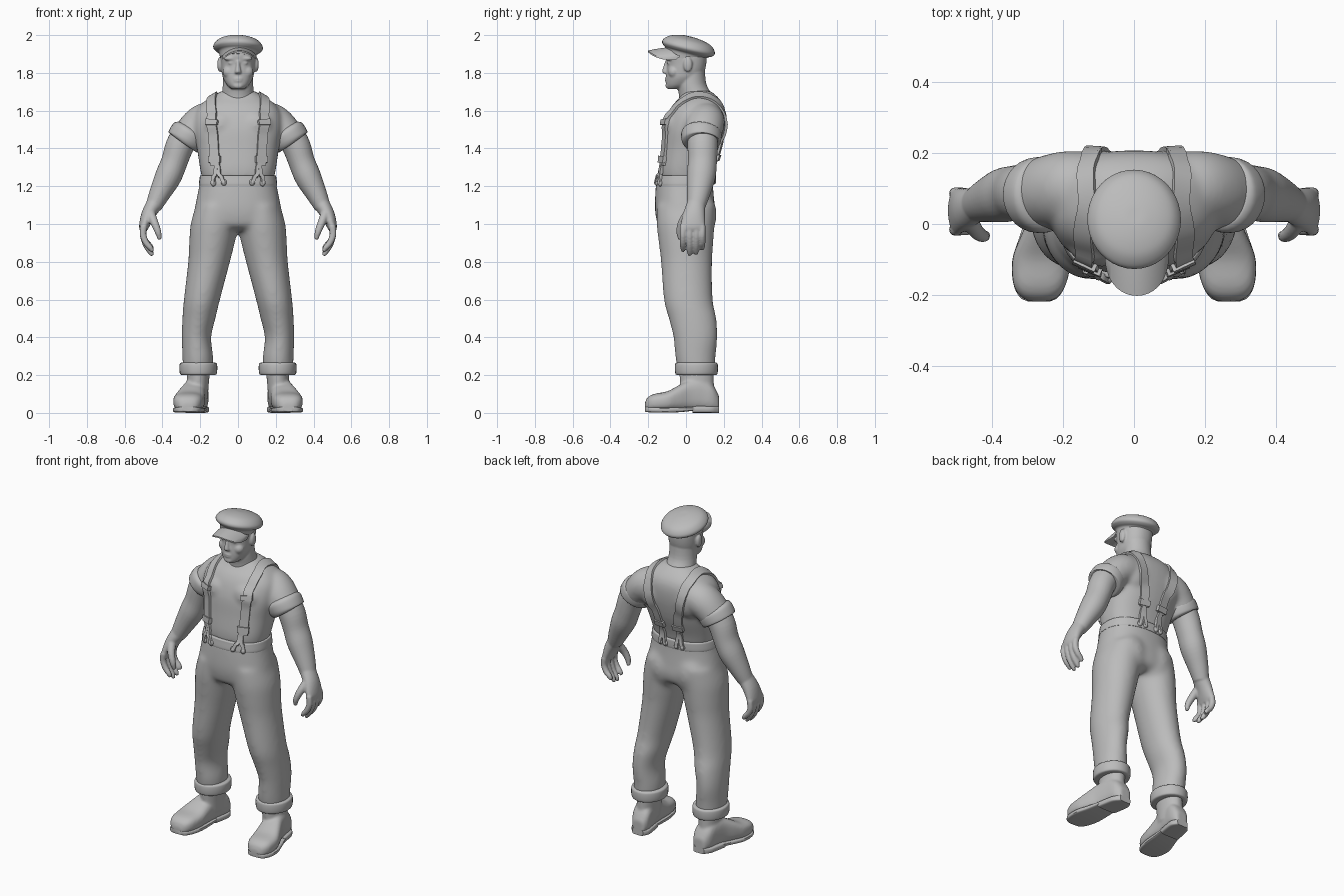
import bpy, bmesh, math
from mathutils import Vector, Matrix
from mathutils.bvhtree import BVHTree

if "Cube" in bpy.data.objects:
    bpy.data.objects.remove(bpy.data.objects["Cube"])

GREY = (0.5, 0.5, 0.5, 1)
mat = bpy.data.materials.new("plain grey")
mat.use_nodes = True
mat.diffuse_color = GREY
mat.node_tree.nodes["Principled BSDF"].inputs["Base Color"].default_value = GREY

X, Y = Vector((1, 0, 0)), Vector((0, 1, 0))
FLAT, ALONG_Y = (X, Y), (X, Vector((0, 0, 1)))
made = []


def spline(rows, k=4):
    """Smooth curve through rows of numbers."""
    out = []
    for i in range(len(rows) - 1):
        quad = [rows[max(i - 1, 0)], rows[i], rows[i + 1], rows[min(i + 2, len(rows) - 1)]]
        for s in range(k):
            t = s / k
            out.append([b + t / 2 * (c - a + t * (2*a - 5*b + 4*c - d + t * (3*(b - c) + d - a)))
                        for a, b, c, d in zip(*quad)])
    return out + [list(rows[-1])]


def skin_rings(bm, rings):
    rings = [[bm.verts.new(co) for co in ring] for ring in rings]
    n = len(rings[0])
    for r, s in zip(rings, rings[1:]):
        for j in range(n):
            bm.faces.new((r[j], r[(j + 1) % n], s[(j + 1) % n], s[j]))
    bm.faces.new(rings[0][::-1])
    bm.faces.new(rings[-1])


def tube(bm, rows, axes=None, n=28, p=2, k=4):
    """Loft of rows (x, y, z, half width, half depth)."""
    rows = spline(rows, k)
    cs = [Vector(r[:3]) for r in rows]
    rings = []
    for i, r in enumerate(rows):
        if axes:
            u, v = axes
        else:
            t = (cs[min(i + 1, len(cs) - 1)] - cs[max(i - 1, 0)]).normalized()
            u = Y.cross(t).normalized()
            v = t.cross(u)
        ring = []
        for j in range(n):
            c, s = math.cos(math.tau * j / n), math.sin(math.tau * j / n)
            ring.append(cs[i] + u * r[3] * math.copysign(abs(c) ** (2 / p), c)
                        + v * r[4] * math.copysign(abs(s) ** (2 / p), s))
        rings.append(ring)
    skin_rings(bm, rings)


def column(bm, rows, p=2):
    """Upright loft on the centre line from rows (z, half width, front y, back y)."""
    tube(bm, [(0, (f + b) / 2, z, a, (b - f) / 2) for z, a, f, b in rows], FLAT, 40, p)


def ball(bm, at, size):
    m = Matrix.Translation(at) @ Matrix.Diagonal((*size, 1))
    bmesh.ops.create_uvsphere(bm, u_segments=20, v_segments=12, radius=1, matrix=m)


def make(name, bm, mirror=False, voxel=0, smooth=0):
    bmesh.ops.recalc_face_normals(bm, faces=bm.faces)
    me = bpy.data.meshes.new(name)
    bm.to_mesh(me)
    bm.free()
    ob = bpy.data.objects.new(name, me)
    bpy.context.collection.objects.link(ob)
    if mirror:
        ob.modifiers.new("Mirror", "MIRROR").use_mirror_merge = False
    if voxel:
        mod = ob.modifiers.new("Remesh", "REMESH")
        mod.mode, mod.voxel_size = "VOXEL", voxel
    if smooth:
        mod = ob.modifiers.new("Smooth", "SMOOTH")
        mod.factor, mod.iterations = 0.5, smooth
    dg = bpy.context.evaluated_depsgraph_get()
    ob.data = bpy.data.meshes.new_from_object(ob.evaluated_get(dg))
    ob.modifiers.clear()
    ob.data.materials.clear()
    ob.data.materials.append(mat)
    made.append(ob)
    return ob


# Shirt: torso blended with both sleeves
bm = bmesh.new()
column(bm, [(1.24, .19, -.14, .13), (1.3, .202, -.142, .145), (1.4, .217, -.132, .18),
            (1.5, .235, -.122, .202), (1.58, .23, -.098, .207), (1.63, .2, -.07, .197),
            (1.668, .15, -.035, .172), (1.705, .085, -.012, .13)], 2.4)
for side in (-1, 1):
    tube(bm, [(side * x, y, z, a, b) for x, y, z, a, b in (
        (.12, .1, 1.55, .095, .1), (.175, .102, 1.54, .1, .104),
        (.222, .095, 1.51, .094, .104), (.273, .084, 1.45, .087, .098))])
    ball(bm, (side * .09, -.06, 1.52), (.095, .06, .08))
    ball(bm, (side * .11, .14, 1.53), (.1, .07, .11))
shirt = make("shirt", bm, voxel=.01, smooth=12)

# Rolled sleeve cuffs
bm = bmesh.new()
tube(bm, [(.247, .083, 1.493, .086, .09), (.255, .082, 1.481, .1, .106), (.274, .081, 1.451, .102, .106),
          (.284, .08, 1.434, .098, .1), (.288, .08, 1.428, .082, .085)])
make("sleeve_cuffs", bm, mirror=True)

# Trousers: pelvis, seat and legs blended together
bm = bmesh.new()
column(bm, [(1.257, .198, -.153, .143), (1.2, .206, -.16, .143), (1.1, .226, -.165, .152),
            (1.04, .236, -.16, .158), (.99, .225, -.145, .145), (.965, .15, -.1, .11)], 2.3)
for side in (-1, 1):
    tube(bm, [(side * x, y, z, a, b) for x, y, z, a, b in (
        (.113, 0, 1.1, .11, .155), (.124, -.002, 1, .127, .154), (.138, 0, .9, .121, .145),
        (.153, .003, .8, .111, .136), (.191, .012, .6, .096, .13), (.207, .035, .5, .088, .127),
        (.22, .05, .4, .078, .117), (.213, .05, .3, .082, .108), (.212, .054, .23, .08, .1))], FLAT)
    ball(bm, (side * .09, .075, 1.05), (.11, .088, .13))
trousers = make("trousers", bm, voxel=.01, smooth=26)

bm = bmesh.new()
column(bm, [(1.203, .2, -.154, .138), (1.207, .207, -.162, .146), (1.245, .203, -.158, .147),
            (1.256, .2, -.156, .145), (1.258, .192, -.148, .137)], 2.3)
waistband = make("waistband", bm)

# Turned-up trouser cuffs
bm = bmesh.new()
tube(bm, [(.21, .055, z, a, a + .014) for z, a in
          ((.2, .085), (.205, .096), (.225, .1), (.25, .1), (.263, .096), (.268, .082))], FLAT)
make("trouser_cuffs", bm, mirror=True)

# Boots: foot and shaft blended, with a front sole and a heel block
bm = bmesh.new()
foot = ((.266, -.218, .025, .05), (.266, -.205, .052, .08), (.265, -.17, .074, .1), (.259, -.1, .083, .114),
        (.247, -.04, .074, .145), (.232, .02, .063, .175), (.22, .08, .06, .185), (.212, .14, .056, .15),
        (.208, .175, .036, .09))
tube(bm, [(x, y, (top + .01) / 2, a, (top - .01) / 2) for x, y, a, top in foot], ALONG_Y, p=2.8)
tube(bm, [(.216, .06, .08, .057, .092), (.213, .058, .15, .058, .09), (.208, .055, .24, .062, .092)], FLAT)
make("boots", bm, mirror=True, voxel=.008, smooth=5)

bm = bmesh.new()
tube(bm, [(.267, -.218, .02, .03, .012), (.267, -.205, .018, .055, .014), (.265, -.165, .016, .075, .014),
          (.259, -.1, .015, .083, .014), (.246, -.03, .017, .074, .013), (.232, .045, .022, .064, .01)],
     ALONG_Y, p=5)
tube(bm, [(.232, .035, .018, .064, .018), (.222, .09, .018, .064, .018), (.214, .14, .018, .06, .018),
          (.21, .175, .018, .036, .018)], ALONG_Y, p=5)
make("boot_soles", bm, mirror=True)

# Bare arms and hands
bm = bmesh.new()
tube(bm, [(.272, .088, 1.48, .076, .08), (.31, .088, 1.41, .075, .08), (.337, .087, 1.33, .07, .077),
          (.37, .08, 1.25, .07, .076), (.415, .066, 1.16, .056, .061), (.448, .053, 1.09, .043, .048)])
tube(bm, [(.44, .054, 1.11, .043, .048), (.475, .043, 1.05, .037, .058),
          (.497, .036, .99, .027, .066), (.5, .035, .965, .019, .062)])
for y, drop in ((-.016, .022), (.02, 0), (.054, .006), (.086, .03)):
    tube(bm, [(.498, y, .99, .019, .018), (.503, y, .945, .018, .017), (.488, y, .892 + drop / 2, .017, .017),
              (.464, y, .852 + drop, .015, .015), (.452, y, .832 + drop, .009, .009)], n=12)
tube(bm, [(.465, .015, 1.06, .026, .026), (.444, -.02, 1.01, .022, .022),
          (.424, -.034, .96, .018, .018), (.414, -.03, .918, .011, .011)], n=12)
make("arms", bm, mirror=True, voxel=.006, smooth=4)

# Head and neck with brow, eyes, nose, mouth, chin and ears
bm = bmesh.new()
column(bm, [(1.715, .034, -.098, -.02), (1.735, .058, -.105, .03), (1.77, .078, -.106, .07),
            (1.8, .085, -.105, .095), (1.845, .09, -.101, .107), (1.9, .092, -.106, .11),
            (1.94, .08, -.08, .1)], 2.2)
column(bm, [(1.62, .105, -.035, .16), (1.68, .088, -.037, .14), (1.74, .08, -.047, .108), (1.82, .077, -.04, .1)])
tube(bm, [(0, -.098, 1.865, .009, .012), (0, -.106, 1.835, .011, .014), (0, -.111, 1.805, .017, .016),
          (0, -.103, 1.795, .015, .01)], FLAT, n=14)
for z, w in ((1.769, .025), (1.757, .021)):
    ball(bm, (0, -.104, z), (w, .007, .006))
ball(bm, (0, -.098, 1.732), (.026, .011, .015))
for side in (-1, 1):
    ball(bm, (side * .038, -.085, 1.876), (.038, .02, .012))
    ball(bm, (side * .036, -.09, 1.852), (.016, .01, .008))
    ball(bm, (side * .046, -.064, 1.805), (.036, .031, .034))
    ball(bm, (side * .096, .01, 1.844), (.014, .024, .04))
make("head", bm, voxel=.005, smooth=6)

# Flat cap: band and lens-shaped crown leaning back, rounded peak in front
bm = bmesh.new()
column(bm, [(-.05, .094, -.105, .105), (-.02, .1, -.114, .112), (-.008, .118, -.128, .134),
            (.006, .131, -.138, .147), (.024, .128, -.134, .144), (.046, .108, -.11, .124),
            (.06, .075, -.075, .088), (.068, .035, -.035, .04), (.069, .008, -.008, .01)])
bmesh.ops.transform(bm, verts=bm.verts, matrix=Matrix.Translation((0, .006, 1.925))
                    @ Matrix.Rotation(math.radians(-14), 4, "X") @ Matrix.Rotation(math.radians(2), 4, "Y"))
make("cap", bm)

bm = bmesh.new()
rings = []
for i in range(25):
    t = math.radians(-90 + 7.5 * i)
    s, c = math.sin(t), max(math.cos(t), 0)
    pts = []
    for v, lift in ((0, 0), (.5, .002), (1, 0), (1, .008), (.5, .012), (0, .012)):
        pts.append((.008 + .091 * s, -.035 - .055 * c - v * (.02 + .092 * c ** .5),
                    1.924 - .042 * s * s - .014 * v + lift))
    rings.append(pts)
skin_rings(bm, rings)
make("cap_peak", bm)

# Suspenders laid on the clothing surface
verts, polys = [], []
for ob in (shirt, trousers, waistband):
    base = len(verts)
    verts += [v.co.copy() for v in ob.data.vertices]
    polys += [[base + i for i in f.vertices] for f in ob.data.polygons]
surface = BVHTree.FromPolygons(verts, polys)


def ribbon(bm, path, width, thick, k=6):
    hits = [surface.find_nearest(Vector(q))[:2] for q in spline(path, k)]
    rings = []
    for i, (co, nor) in enumerate(hits):
        t = hits[min(i + 1, len(hits) - 1)][0] - hits[max(i - 1, 0)][0]
        across = t.cross(nor).normalized() * width / 2
        rings.append([co - across - nor * .006, co + across - nor * .006,
                      co + across + nor * thick, co - across + nor * thick])
    skin_rings(bm, rings)


bm = bmesh.new()
ribbon(bm, [(.137, -.16, 1.31), (.14, -.15, 1.4), (.145, -.14, 1.5), (.152, -.11, 1.6), (.155, -.05, 1.66),
            (.153, .06, 1.72), (.145, .19, 1.67), (.122, .24, 1.6), (.1, .24, 1.5), (.078, .22, 1.4),
            (.065, .19, 1.32)], .052, .011)
make("suspender_straps", bm, mirror=True)

# Buckles and the split ends with their buttons
bm = bmesh.new()
for x, y, z in ((.148, -.14, 1.545), (.138, -.16, 1.345), (.067, .2, 1.34)):
    ribbon(bm, [(x, y, z - .018), (x, y, z + .018)], .066, .018, 2)
make("suspender_buckles", bm, mirror=True)

bm = bmesh.new()
for x, y, ends in ((.137, -.2, (.085, .165)), (.066, .2, (.04, .085))):
    for end in ends:
        ribbon(bm, [(x, y, 1.33), ((x + end) / 2, y, 1.275), (end, y, 1.22)], .02, .012)
        spot = surface.find_nearest(Vector((end, y, 1.225)))[0]
        ball(bm, spot, (.015, .014, .017))
make("suspender_ends", bm, mirror=True)

# Smooth shading with crisp edges
bpy.ops.object.select_all(action="DESELECT")
for ob in made:
    ob.select_set(True)
bpy.context.view_layer.objects.active = made[0]
bpy.ops.object.shade_smooth_by_angle(angle=math.radians(40))
